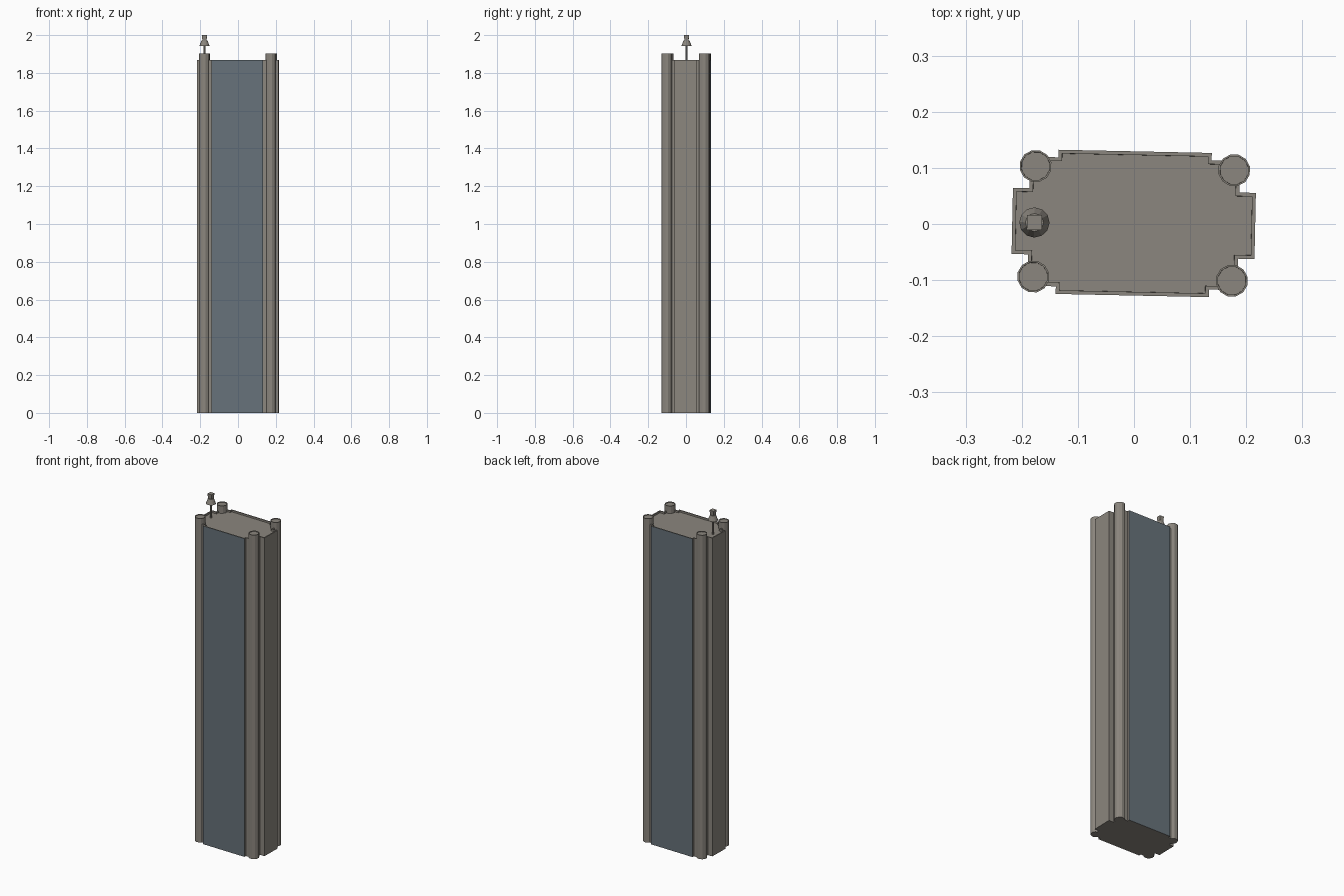
import bpy, bmesh, math
from mathutils import Matrix

cube = bpy.data.objects.get("Cube")
if cube:
    bpy.data.objects.remove(cube, do_unlink=True)

TURN = Matrix.Translation((-0.0005, 0.001, 0)) @ Matrix.Rotation(math.radians(-1.2), 4, "Z")


def material(name, rgb):
    m = bpy.data.materials.new(name)
    m.use_nodes = True
    m.diffuse_color = (*rgb, 1)
    m.node_tree.nodes["Principled BSDF"].inputs["Base Color"].default_value = (*rgb, 1)
    return m


stone = material("warm grey stone", (0.26, 0.24, 0.21))
glass = material("blue grey glass", (0.135, 0.168, 0.195))


def prism(name, outline, height, rim, depth, z=0):
    """Extrude an outline upward, with a sunken top inside a thin rim."""
    bm = bmesh.new()
    base = bm.faces.new([bm.verts.new((x, y, z)) for x, y in outline])
    ret = bmesh.ops.extrude_face_region(bm, geom=[base], use_keep_orig=True)
    verts = [v for v in ret["geom"] if isinstance(v, bmesh.types.BMVert)]
    bmesh.ops.translate(bm, verts=verts, vec=(0, 0, height))
    bmesh.ops.recalc_face_normals(bm, faces=bm.faces)
    top = max(bm.faces, key=lambda f: f.calc_center_median().z)
    if rim:
        bmesh.ops.inset_individual(bm, faces=[top], thickness=rim, use_even_offset=True)
        bmesh.ops.inset_individual(bm, faces=[top], thickness=0.0002, depth=-depth,
                                   use_even_offset=True)
    return finish(name, bm)


def finish(name, bm):
    me = bpy.data.meshes.new(name)
    bm.to_mesh(me)
    bm.free()
    me.materials.append(stone)
    ob = bpy.data.objects.new(name, me)
    ob.matrix_world = TURN
    bpy.context.collection.objects.link(ob)
    return ob


def ring(cx, cy, r, n):
    return [(cx + r * math.cos(2 * math.pi * (i + 0.5) / n),
             cy + r * math.sin(2 * math.pi * (i + 0.5) / n)) for i in range(n)]


# Tower body: stepped corners from one mirrored quarter
quarter = [(0.2165, 0.059), (0.187, 0.059), (0.187, 0.115), (0.1365, 0.115), (0.1365, 0.1285)]
half = quarter + [(-x, y) for x, y in reversed(quarter)]
outline = half + [(-x, -y) for x, y in half]
body = prism("tower_body", outline, 1.868, 0.0065, 0.01)

# Glazed front and back walls
body.data.materials.append(glass)
for p in body.data.polygons:
    if abs(p.normal.y) > 0.9 and abs(p.center.y) > 0.128:
        p.material_index = 1

# Round corner columns
for sx, side in ((-1, "right"), (1, "left")):
    for sy, end in ((-1, "front"), (1, "back")):
        prism(f"{end}_{side}_column", ring(sx * 0.177, sy * 0.0985, 0.0288, 12),
              1.902, 0.003, 0.004)

# Rooftop mast: pole, flared skirt and square cap
AX, AY = -0.177, -0.002
prism("mast_pole", ring(AX, AY, 0.006, 8), 0.1, 0, 0, z=1.85)
bm = bmesh.new()
bmesh.ops.create_cone(bm, cap_ends=True, segments=12, radius1=0.027, radius2=0.016,
                      depth=0.03, matrix=Matrix.Translation((AX, AY, 1.957)))
finish("mast_skirt", bm)
bm = bmesh.new()
bmesh.ops.create_cone(bm, cap_ends=True, segments=4, radius1=0.015, radius2=0.019, depth=0.03,
                      matrix=Matrix.Translation((AX, AY, 1.985)) @ Matrix.Rotation(math.pi / 4, 4, "Z"))
finish("mast_cap", bm)
